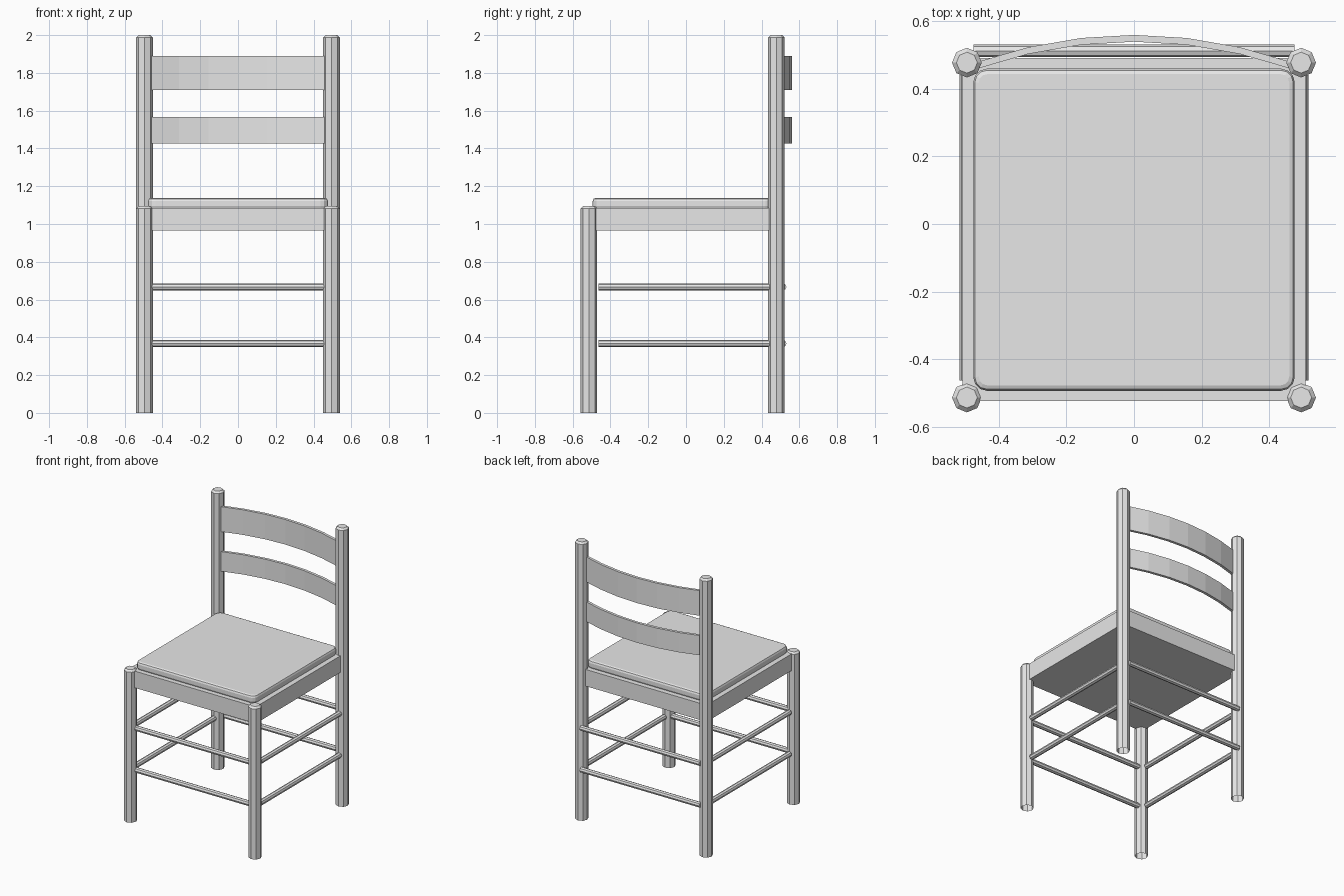
import bpy, bmesh
from math import pi
from mathutils import Matrix, Vector

if "Cube" in bpy.data.objects:
    bpy.data.objects.remove(bpy.data.objects["Cube"], do_unlink=True)

GREY = (0.8, 0.8, 0.8, 1)
mat = bpy.data.materials.new("plain grey")
mat.use_nodes = True
mat.diffuse_color = GREY
mat.node_tree.nodes["Principled BSDF"].inputs["Base Color"].default_value = GREY


def finish(name, bm):
    bmesh.ops.recalc_face_normals(bm, faces=bm.faces)
    mesh = bpy.data.meshes.new(name)
    bm.to_mesh(mesh)
    bm.free()
    mesh.materials.append(mat)
    obj = bpy.data.objects.new(name, mesh)
    bpy.context.collection.objects.link(obj)
    return obj


def post(name, x, y, height, r=0.044, chamfer=0.013):
    """Eight-sided upright with a chamfered top and an open foot."""
    bm = bmesh.new()
    rings = []
    for z, radius in ((0, r), (height - chamfer, r), (height, r - chamfer)):
        ring = bmesh.ops.create_circle(bm, segments=8, radius=radius,
                                       matrix=Matrix.Translation((x, y, z)))
        rings.append(ring["verts"])
    for low, high in zip(rings, rings[1:]):
        for i in range(8):
            j = (i + 1) % 8
            bm.faces.new((low[i], low[j], high[j], high[i]))
    bm.faces.new(rings[-1])
    finish(name, bm)


def rod(name, start, end, r=0.019):
    """Thin eight-sided stretcher between two points."""
    a, b = Vector(start), Vector(end)
    turn = (b - a).to_track_quat('Z', 'Y').to_matrix().to_4x4()
    bm = bmesh.new()
    bmesh.ops.create_cone(bm, cap_ends=True, segments=8, radius1=r, radius2=r,
                          depth=(b - a).length,
                          matrix=Matrix.Translation((a + b) / 2) @ turn)
    finish(name, bm)


def box(name, low, high):
    low, high = Vector(low), Vector(high)
    bm = bmesh.new()
    bmesh.ops.create_cube(bm, size=1, matrix=Matrix.Translation((low + high) / 2)
                          @ Matrix.Diagonal((high - low).to_4d()))
    return bm


def slat(name, z0, z1, segments=6, half=0.47, thick=0.02):
    """Back slat bowed towards the rear."""
    bm = bmesh.new()
    columns = []
    for i in range(segments + 1):
        x = half * (2 * i / segments - 1)
        y = 0.56 - 0.37 * x * x
        columns.append([bm.verts.new(p) for p in (
            (x, y - thick, z0), (x, y, z0), (x, y, z1), (x, y - thick, z1))])
    for a, b in zip(columns, columns[1:]):
        for k in range(4):
            n = (k + 1) % 4
            bm.faces.new((a[k], a[n], b[n], b[k]))
    bm.faces.new(columns[0])
    bm.faces.new(columns[-1])
    finish(name, bm)


# Uprights
for side, sx in (("left", 1), ("right", -1)):
    post(f"{side}_front_leg", sx * 0.495, -0.514, 1.095)
    post(f"{side}_back_post", sx * 0.495, 0.478, 2.0)

# Stretchers at two heights
for level, z in (("lower", 0.367), ("upper", 0.667)):
    rod(f"{level}_front_stretcher", (-0.475, -0.505, z), (0.475, -0.505, z))
    rod(f"{level}_back_stretcher", (-0.475, 0.513, z), (0.475, 0.513, z))
    for side, sx in (("left", 1), ("right", -1)):
        rod(f"{level}_{side}_stretcher", (sx * 0.498, -0.463, z), (sx * 0.498, 0.442, z))

# Seat frame
finish("seat_frame", box("seat_frame", (-0.508, -0.524, 0.965), (0.508, 0.492, 1.085)))

# Cushion: rounded corners, then softened top and bottom rims
bm = box("seat_cushion", (-0.476, -0.494, 1.08), (0.476, 0.46, 1.138))
upright = [e for e in bm.edges if abs(e.verts[0].co.z - e.verts[1].co.z) > 0.01]
bmesh.ops.bevel(bm, geom=upright, offset=0.04, segments=3, profile=0.5, affect='EDGES')
rims = [e for e in bm.edges if abs(e.verts[0].co.z - e.verts[1].co.z) < 0.001]
bmesh.ops.bevel(bm, geom=rims, offset=0.016, segments=2, profile=0.5, affect='EDGES')
finish("seat_cushion", bm)

# Back slats
slat("lower_back_slat", 1.425, 1.567)
slat("upper_back_slat", 1.71, 1.89)
